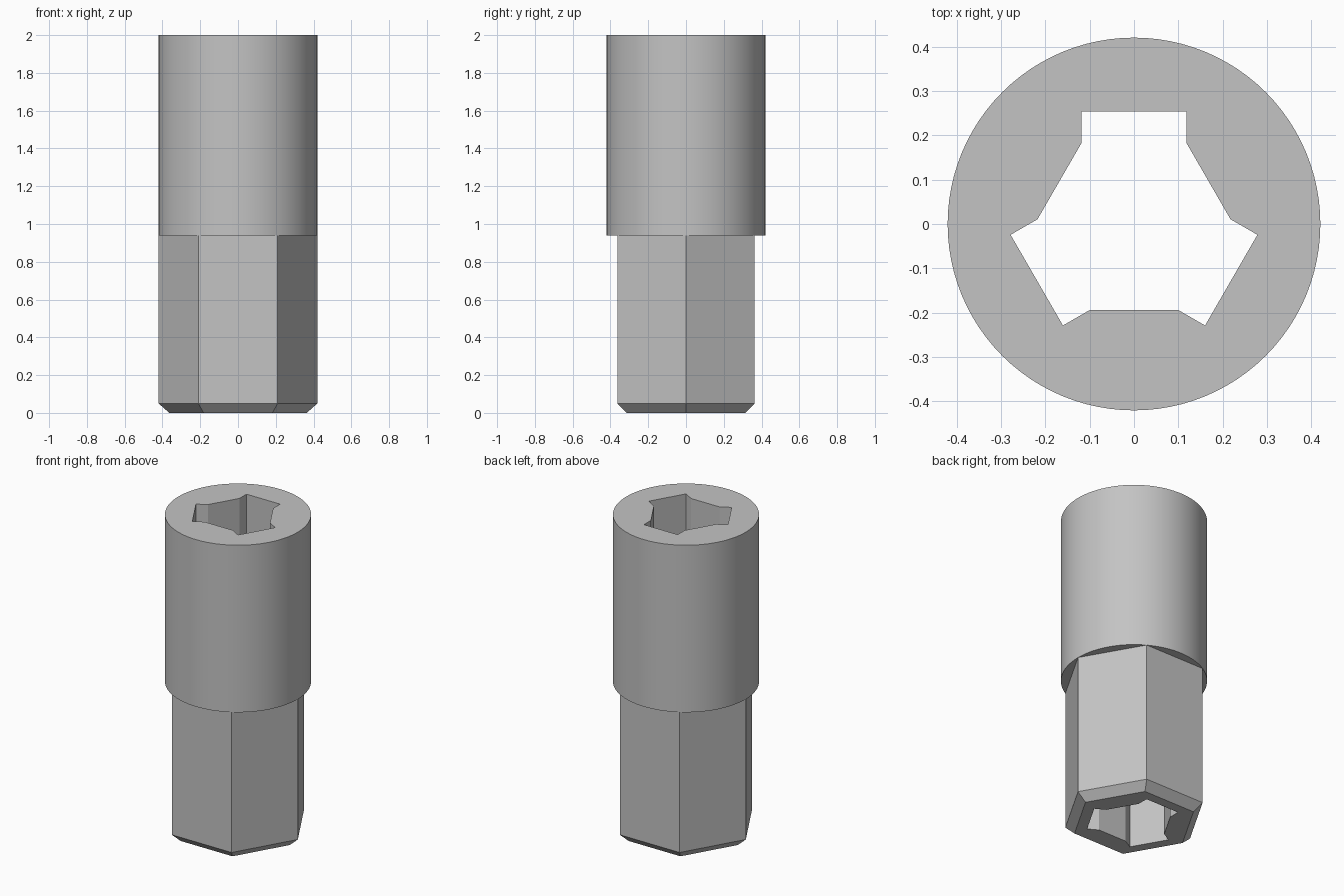
import bpy
import bmesh
from math import cos, sin, tau

RADIUS = 0.42
SEGMENTS = 96
STEP = SEGMENTS // 6
SHOULDER_Z, TOP_Z, CHAMFER_Z = 0.94, 2.0, 0.05

cube = bpy.data.objects.get("Cube")
if cube:
    bpy.data.objects.remove(cube, do_unlink=True)

steel = bpy.data.materials.new("grey steel")
steel.use_nodes = True
colour = (0.55, 0.55, 0.55, 1)
steel.diffuse_color = colour
steel.node_tree.nodes["Principled BSDF"].inputs["Base Color"].default_value = colour

bm = bmesh.new()


def ring(points, z):
    """Closed loop of vertices at one height."""
    return [bm.verts.new((x, y, z)) for x, y in points]


def circle(radius, count):
    return [(radius * cos(tau * i / count), radius * sin(tau * i / count))
            for i in range(count)]


def wall(low, high):
    """Quads joining two loops of equal length."""
    for i in range(len(low)):
        j = (i + 1) % len(low)
        bm.faces.new((low[i], low[j], high[j], high[i]))


def cap(*loops):
    """Flat face between an outer loop and a hole loop."""
    edges = [bm.edges.get((loop[i - 1], loop[i]))
             for loop in loops for i in range(len(loop))]
    bmesh.ops.triangle_fill(bm, edges=edges, use_beauty=True)


# Three-lobed socket outline, one lobe turned three times
lobe = [(0.118, 0.183), (0.118, 0.253), (-0.118, 0.253), (-0.118, 0.183)]
socket = []
for k in range(3):
    c, s = cos(tau * k / 3), sin(tau * k / 3)
    socket += [(x * c - y * s, x * s + y * c) for x, y in lobe]

# Round sleeve
sleeve_low = ring(circle(RADIUS, SEGMENTS), SHOULDER_Z)
sleeve_top = ring(circle(RADIUS, SEGMENTS), TOP_Z)
wall(sleeve_low, sleeve_top)

# Hexagonal shank with chamfered end, corners meeting the sleeve's rim
shank_base = ring(circle(0.364, 6), 0)
shank_low = ring(circle(RADIUS, 6), CHAMFER_Z)
wall(shank_base, shank_low)
wall(shank_low, sleeve_low[::STEP])

# Shoulder segments overhanging the flats
for k in range(6):
    bm.faces.new([sleeve_low[(k * STEP + i) % SEGMENTS] for i in range(STEP + 1)])

# Through socket and end faces
hole_low, hole_top = ring(socket, 0), ring(socket, TOP_Z)
wall(hole_low, hole_top)
cap(shank_base, hole_low)
cap(sleeve_top, hole_top)

bmesh.ops.recalc_face_normals(bm, faces=bm.faces[:])
mesh = bpy.data.meshes.new("socket_adapter")
bm.to_mesh(mesh)
bm.free()
mesh.materials.append(steel)

adapter = bpy.data.objects.new("socket_adapter", mesh)
bpy.context.collection.objects.link(adapter)
bpy.ops.object.select_all(action="DESELECT")
adapter.select_set(True)
bpy.context.view_layer.objects.active = adapter
bpy.ops.object.shade_smooth_by_angle(angle=0.5)
